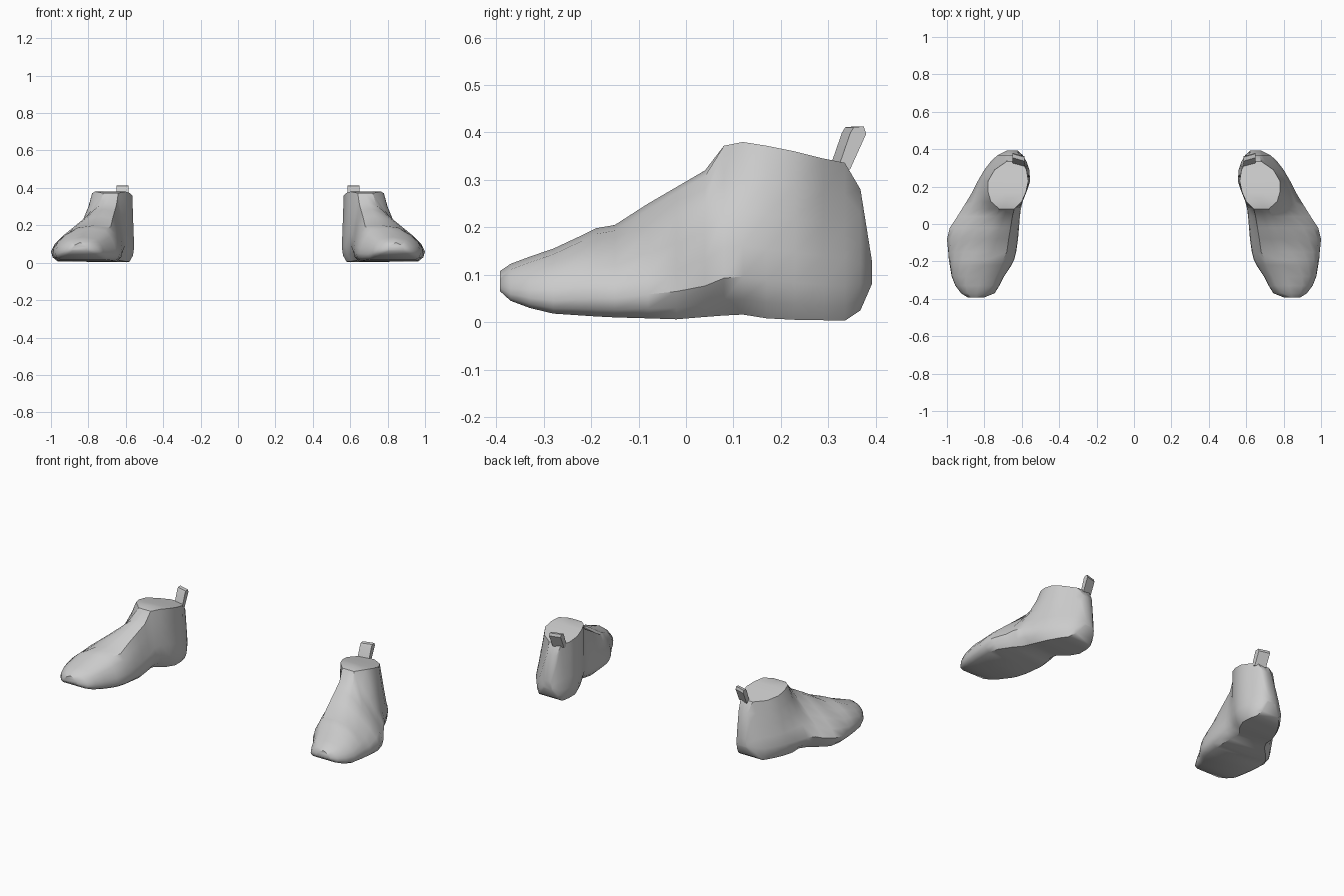
import bpy, bmesh, math
from mathutils import Vector

if "Cube" in bpy.data.objects:
    bpy.data.objects.remove(bpy.data.objects["Cube"])

grey = bpy.data.materials.new("grey")
grey.diffuse_color = (0.6, 0.6, 0.6, 1)
grey.use_nodes = True
grey.node_tree.nodes["Principled BSDF"].inputs["Base Color"].default_value = grey.diffuse_color

# Cross-sections from toe to heel:
# y, bottom z, top z, inner x, outer x, top inner x, top outer x, side curve
SECTIONS = [
    (-.392, .065, .108, .80, .89, .82, .87, 2),
    (-.37, .045, .123, .745, .925, .79, .89, 2),
    (-.33, .03, .138, .72, .955, .76, .90, 2.3),
    (-.28, .018, .155, .695, .975, .74, .90, 2.5),
    (-.22, .014, .183, .655, .985, .71, .88, 2.3),
    (-.19, .012, .198, .64, .99, .70, .86, 2.1),
    (-.15, .01, .205, .63, .993, .68, .84, 2),
    (-.08, .008, .25, .62, 1.0, .67, .79, 1.6),
    (-.02, .006, .285, .615, .985, .66, .77, 1.4),
    (.04, .011, .32, .61, .945, .65, .74, 1.1),
    (.08, .014, .372, .605, .92, .64, .72, 1),
    (.12, .016, .38, .595, .895, .60, .765, .9),
    (.17, .008, .372, .575, .865, .578, .78, .9),
    (.23, .005, .36, .555, .835, .565, .78, .9),
    (.29, .004, .345, .56, .80, .575, .745, .9),
    (.335, .003, .336, .575, .765, .60, .68, 1),
    (.368, .025, .28, .595, .73, .61, .67, 1.2),
    (.392, .08, .13, .62, .68, .63, .67, 1),
]
LEVELS = (.09, .22, .4, .6, .8, 1)


def section(y, z0, z1, xi, xo, ti, to, e):
    mid = (xi + xo) / 2
    arch = math.exp(-((y - .1) / .06) ** 2)
    crown = .012 if y < .06 else 0

    def side(x, top):
        pts = [(mid + (x - mid) * (.82 - .22 * arch), y, z0)]
        for t in LEVELS:
            p = max(0, (t - .22) / .78) ** e
            sx = x + (top - x) * p
            if t < .2:
                sx = mid + (x - mid) * (.95 - .1 * arch)
            pts.append((sx, y, z0 + (z1 - crown - z0) * t))
        return pts

    return side(xo, to) + [((ti + to) / 2, y, z1)] + side(xi, ti)[::-1]


def finish(bm, name, angle):
    bmesh.ops.recalc_face_normals(bm, faces=bm.faces)
    mesh = bpy.data.meshes.new(name)
    bm.to_mesh(mesh)
    bm.free()
    mesh.materials.append(grey)
    ob = bpy.data.objects.new(name, mesh)
    bpy.context.collection.objects.link(ob)
    bpy.ops.object.select_all(action='DESELECT')
    ob.select_set(True)
    bpy.context.view_layer.objects.active = ob
    bpy.ops.object.shade_smooth_by_angle(angle=math.radians(angle))


def loft(rings, name, sign, angle):
    bm = bmesh.new()
    vs = [[bm.verts.new((x * sign, y, z)) for x, y, z in r] for r in rings]
    n = len(vs[0])
    for a, b in zip(vs, vs[1:]):
        for i in range(n):
            j = (i + 1) % n
            bm.faces.new((a[i], a[j], b[j], b[i]))
    bm.faces.new(vs[0])
    bm.faces.new(vs[-1])
    finish(bm, name, angle)


# Pull tab: leaning strap profile (y, z), swept across the heel direction
TAB = [(.312, .325), (.338, .40), (.345, .411), (.366, .413),
       (.371, .397), (.337, .322)]
across = Vector((.032, .009, 0))
tab_rings = [[Vector((.617, y, z)) + across * s for y, z in TAB] for s in (-1, 1)]

for sign, label in ((1, "right"), (-1, "left")):
    loft([section(*s) for s in SECTIONS], label + "_boot", sign, 42)
    loft(tab_rings, label + "_pull_tab", sign, 30)
